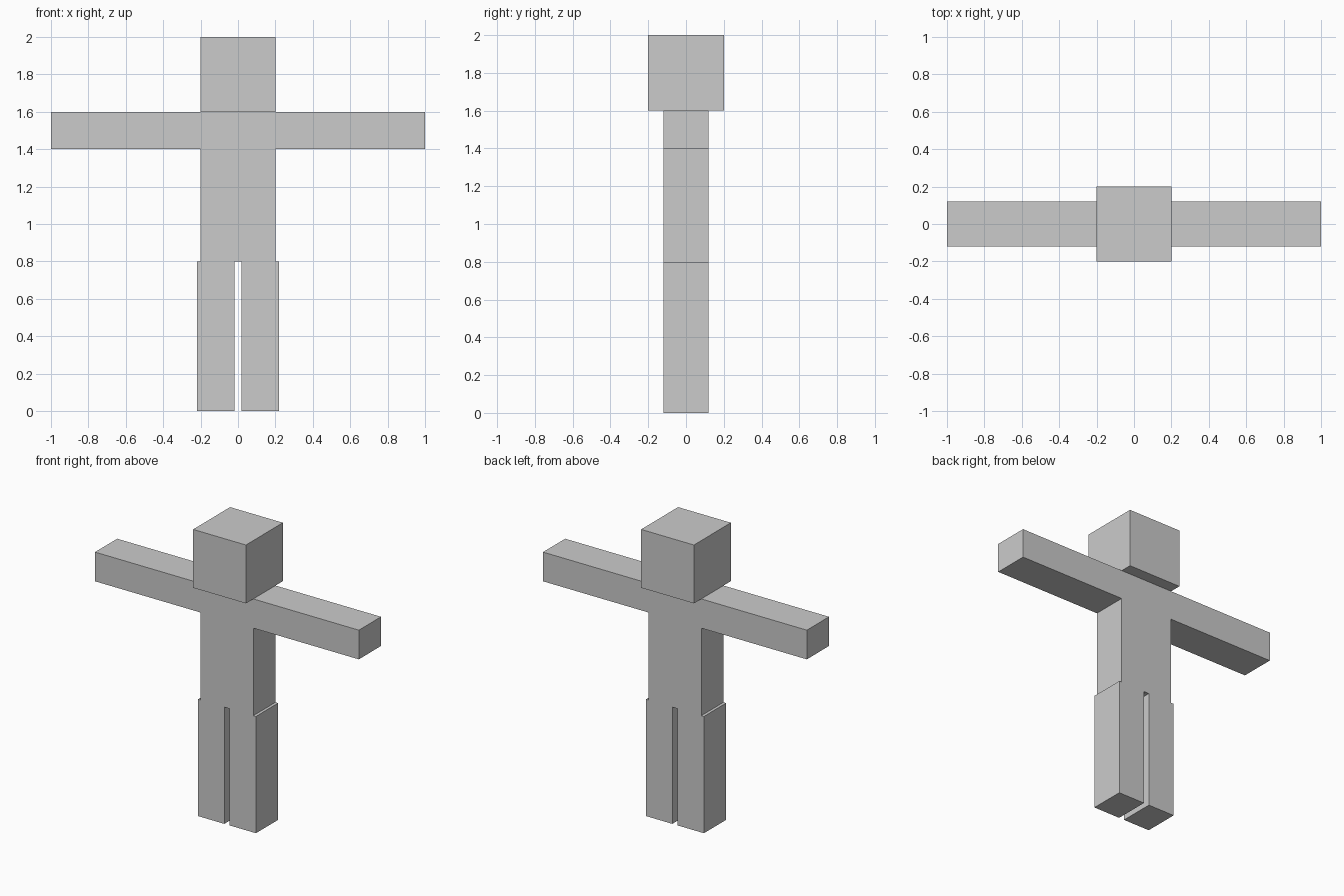
import bpy

# Remove the default cube
default = bpy.data.objects.get("Cube")
if default:
    bpy.data.objects.remove(default, do_unlink=True)

# Single plain grey material
grey = bpy.data.materials.new("plain grey")
grey.use_nodes = True
colour = (0.6, 0.6, 0.6, 1)
grey.diffuse_color = colour
grey.node_tree.nodes["Principled BSDF"].inputs["Base Color"].default_value = colour


def box(name, centre, size):
    """Add a flat-shaded box with its size baked into the mesh."""
    bpy.ops.mesh.primitive_cube_add(size=1, location=centre)
    part = bpy.context.object
    part.name = name
    part.scale = size
    bpy.ops.object.transform_apply(location=False, rotation=False, scale=True)
    part.data.materials.append(grey)
    return part


DEPTH = 0.24

# Head and torso
box("head", (0, 0, 1.8), (0.4, 0.4, 0.4))
box("torso", (0, 0, 1.2), (0.4, DEPTH, 0.8))

# Outstretched arms and slightly parted legs
for side, sign in (("left", 1), ("right", -1)):
    box(side + "_arm", (sign * 0.6, 0, 1.5), (0.8, DEPTH, 0.2))
    box(side + "_leg", (sign * 0.12, 0, 0.4), (0.2, DEPTH, 0.8))
